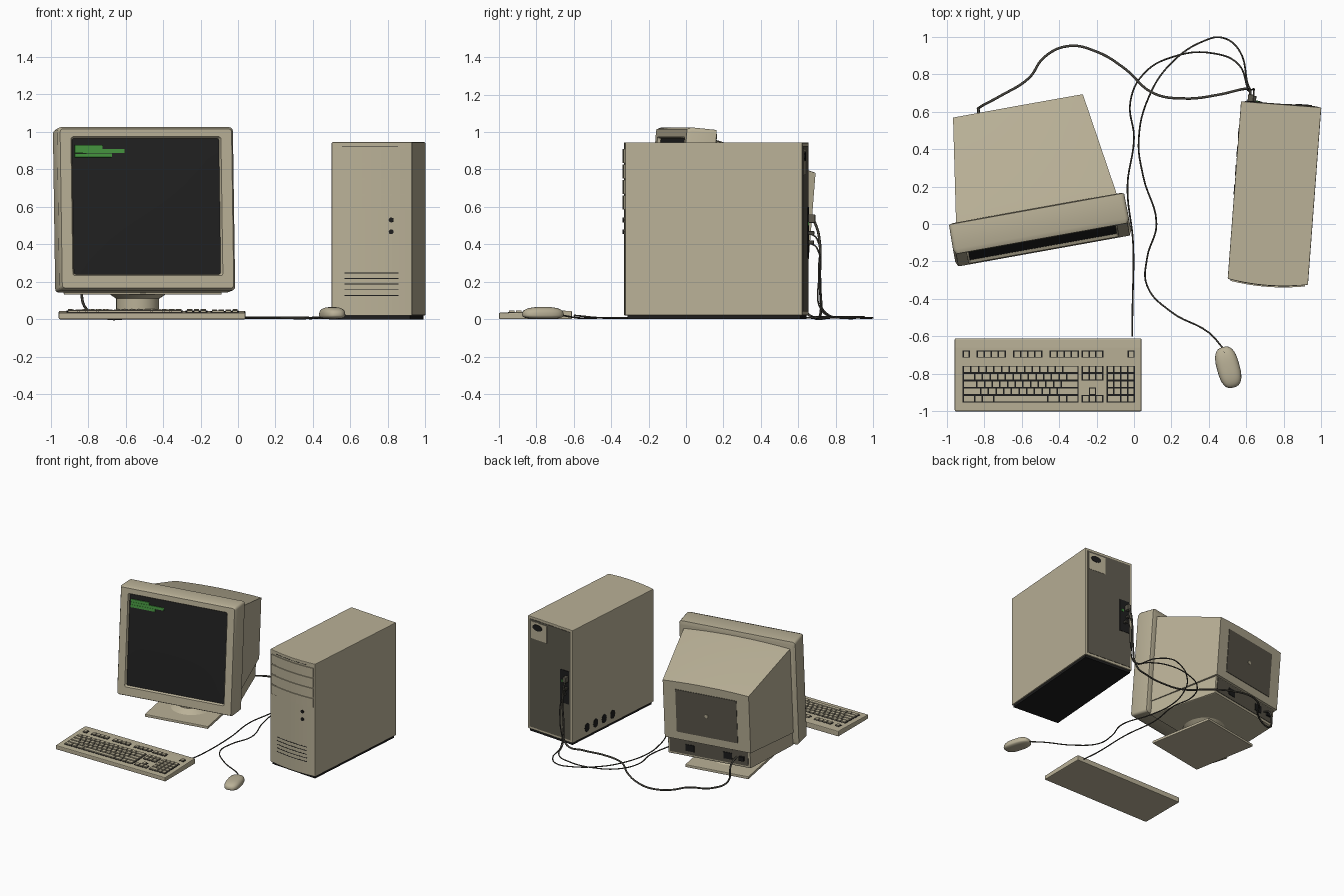
import bpy, bmesh, math
from mathutils import Matrix, Vector

if "Cube" in bpy.data.objects:
    bpy.data.objects.remove(bpy.data.objects["Cube"])


def mat(name, r, g, b):
    m = bpy.data.materials.new(name)
    m.diffuse_color = (r, g, b, 1)
    m.use_nodes = True
    m.node_tree.nodes["Principled BSDF"].inputs["Base Color"].default_value = m.diffuse_color
    return m


BEIGE = mat("beige plastic", 0.49, 0.44, 0.31)
TAUPE = mat("taupe metal", 0.11, 0.10, 0.075)
BLACK = mat("black", 0.012, 0.012, 0.012)
GLASS = mat("screen glass", 0.015, 0.015, 0.015)
GREEN = mat("screen green", 0.06, 0.30, 0.05)
CABLE = mat("cable grey", 0.06, 0.056, 0.045)

DESK = Matrix.Identity(4)
TURN = Matrix.Translation((-0.48, -0.145, 0)) @ Matrix.Rotation(math.radians(10.2), 4, 'Z')
MON = TURN @ Matrix.Translation((0, 0, 0.155)) @ Matrix.Rotation(math.radians(-4.6), 4, 'X')
TOWER = Matrix.Translation((0.75, 0.165, 0)) @ Matrix.Rotation(math.radians(-4.3), 4, 'Z')


def finish(bm, name, m, M, bevel=0, smooth=False):
    bmesh.ops.recalc_face_normals(bm, faces=bm.faces)
    bm.transform(M)
    me = bpy.data.meshes.new(name)
    bm.to_mesh(me)
    bm.free()
    me.materials.append(m)
    o = bpy.data.objects.new(name, me)
    bpy.context.collection.objects.link(o)
    if bevel:
        b = o.modifiers.new("bevel", 'BEVEL')
        b.width, b.segments = bevel, 2
    if smooth:
        bpy.ops.object.select_all(action='DESELECT')
        o.select_set(True)
        bpy.context.view_layer.objects.active = o
        bpy.ops.object.shade_smooth_by_angle(angle=math.radians(35))
    return o


def boxes(name, items, m, M=DESK, bevel=0):
    """items: (x0, x1, y0, y1, z0, z1)"""
    bm = bmesh.new()
    for x0, x1, y0, y1, z0, z1 in items:
        T = Matrix.Translation(((x0 + x1) / 2, (y0 + y1) / 2, (z0 + z1) / 2))
        bmesh.ops.create_cube(bm, size=1, matrix=T @ Matrix.Diagonal((x1 - x0, y1 - y0, z1 - z0, 1)))
    return finish(bm, name, m, M, bevel)


def loft(name, rings, m, M=DESK, caps=(True, True), bevel=0, smooth=False):
    bm = bmesh.new()
    vs = [[bm.verts.new(p) for p in r] for r in rings]
    n = len(vs[0])
    for a, b in zip(vs, vs[1:]):
        for i in range(n):
            bm.faces.new((a[i], a[(i + 1) % n], b[(i + 1) % n], b[i]))
    for ring, on in ((vs[0], caps[0]), (vs[-1], caps[1])):
        if on:
            bm.faces.new(ring)
    return finish(bm, name, m, M, bevel, smooth)


def prism(name, outline, z0, z1, m, M=DESK, bevel=0):
    return loft(name, [[(x, y, z) for x, y in outline] for z in (z0, z1)], m, M, bevel=bevel)


def disc(name, centre, axis, rx, rz, depth, m, M):
    """thin elliptical plate facing local x or y"""
    cx, cy, cz = centre
    rings = []
    for d in (-depth / 2, depth / 2):
        pts = [(rx * math.cos(t * math.tau / 20), rz * math.sin(t * math.tau / 20)) for t in range(20)]
        rings.append([(cx + d, cy + p, cz + q) if axis == 'x' else (cx + p, cy + d, cz + q) for p, q in pts])
    return loft(name, rings, m, M)


def round_rect(w, z0, z1, r, y):
    pts = []
    for cx, cz, a in ((w - r, z1 - r, 0), (r - w, z1 - r, 90), (r - w, z0 + r, 180), (w - r, z0 + r, 270)):
        for k in range(4):
            t = math.radians(a + 30 * k)
            pts.append((cx + r * math.cos(t), y, cz + r * math.sin(t)))
    return pts


# ---- monitor: bezel, glass, tapered housing
loft("monitor_bezel", [round_rect(0.46, 0.02, 0.85, 0.02, 0.166), round_rect(0.475, 0, 0.872, 0.02, 0.160),
                       round_rect(0.477, 0, 0.875, 0.02, 0.025), round_rect(0.465, 0.012, 0.863, 0.015, 0),
                       round_rect(0.407, 0.078, 0.822, 0.012, 0), round_rect(0.398, 0.087, 0.813, 0.01, 0.018)],
     BEIGE, MON, caps=(True, False), smooth=True)
bm = bmesh.new()
bmesh.ops.create_grid(bm, x_segments=12, y_segments=12, size=1)
for v in bm.verts:
    x, z = v.co.x, v.co.y
    v.co = (x * 0.405, 0.017 - 0.008 * (1 - x * x) * (1 - z * z), 0.45 + z * 0.37)
finish(bm, "screen", GLASS, MON, smooth=True)
boxes("screen_glow_lines", [(-0.385, -0.385 + w, 0.008, 0.016, z, z + 0.021)
                            for w, z in ((0.15, 0.757), (0.27, 0.735), (0.20, 0.713))], GREEN, MON)


def shell(y, w, z0, z1, crown):
    top = [(w * (1 - i / 5), y, z1 - crown * (1 - i / 5) ** 2) for i in range(11)]
    return [(-w, y, z0), (w, y, z0)] + top


loft("monitor_housing", [shell(0.155, 0.437, 0.10, 0.835, 0.02), shell(0.22, 0.428, 0.11, 0.825, 0.02),
                         shell(0.735, 0.352, 0.205, 0.70, 0.012)], BEIGE, MON, smooth=True)
loft("monitor_lower_housing", [[(-w, y, a), (w, y, a), (w, y, b), (-w, y, b)] for y, w, a, b in
                               ((0.155, 0.43, -0.012, 0.22), (0.715, 0.338, 0.06, 0.23))], BEIGE, MON, bevel=0.008)
boxes("monitor_rear_vent", [(-0.25, 0.25, 0.73, 0.739, 0.27, 0.63)], TAUPE, MON)
disc("vent_screw", (0, 0.74, 0.45), 'y', 0.014, 0.014, 0.006, BEIGE, MON)
boxes("monitor_rear_strip", [(-0.32, 0.32, 0.71, 0.719, 0.08, 0.195)], TAUPE, MON)
boxes("monitor_sockets", [(-0.19, -0.12, 0.712, 0.724, 0.11, 0.165), (0.12, 0.19, 0.712, 0.724, 0.11, 0.165),
                          (-0.29, -0.25, 0.712, 0.735, 0.12, 0.155)], BLACK, MON)

# ---- monitor stand


def circle(r, z, n=32):
    return [(r * math.cos(i * math.tau / n), 0.315 + r * math.sin(i * math.tau / n), z) for i in range(n)]


prism("stand_base", [(-0.26, 0.04), (0.26, 0.04), (0.26, 0.59), (-0.26, 0.59)], 0, 0.022, BEIGE, TURN, 0.005)
loft("stand_neck", [circle(0.16, 0.02), circle(0.13, 0.04), circle(0.115, 0.055), circle(0.115, 0.11),
                    circle(0.19, 0.16)], BEIGE, TURN, smooth=True)

# ---- tower


def front(u, out=0.0):
    return (u, -0.475 - 0.02 * (1 - (u / 0.215) ** 2) - out)


def front_strip(name, u0, u1, z0, z1, out, m):
    us = [u0 + (u1 - u0) * i / 8 for i in range(9)]
    prism(name, [front(u, out) for u in us] + [front(u, -0.004) for u in reversed(us)], z0, z1, m, TOWER)


arc = [front(-0.215 + 0.43 * i / 12) for i in range(13)]
prism("tower_case", arc + [(0.215, 0.475), (-0.215, 0.475)], 0.02, 0.945, BEIGE, TOWER, 0.004)
boxes("tower_plinth", [(-0.205, 0.205, -0.465, 0.465, 0, 0.022)], BLACK, TOWER)
for i in range(4):
    front_strip("drive_bay_%d" % i, -0.2, 0.2, 0.585 + i * 0.083, 0.66 + i * 0.083, 0.007, BEIGE)
front_strip("top_groove", -0.16, 0.14, 0.921, 0.924, 0.001, BLACK)
for i in range(5):
    front_strip("front_vent_%d" % i, -0.145, 0.145, 0.125 + i * 0.03, 0.13 + i * 0.03, 0.001, BLACK)
for z in (0.53, 0.467):
    disc("front_button", (0.105, -0.492, z), 'y', 0.013, 0.013, 0.009, BLACK, TOWER)
for i in range(4):
    disc("side_hole_%d" % i, (-0.215, 0.305 - i * 0.1, 0.09), 'x', 0.028, 0.035, 0.005, BLACK, TOWER)

# tower back: metal panel, power inlet, ports
boxes("rear_panel", [(-0.195, 0.195, 0.47, 0.478, 0.04, 0.925)], TAUPE, TOWER)
boxes("power_plate", [(0.03, 0.18, 0.472, 0.48, 0.77, 0.91)], BEIGE, TOWER)
disc("power_inlet", (0.12, 0.481, 0.87), 'y', 0.045, 0.025, 0.006, BLACK, TOWER)
boxes("rear_port_plate", [(-0.185, -0.10, 0.472, 0.481, 0.33, 0.60)], BLACK, TOWER)
boxes("green_port", [(-0.135, -0.115, 0.475, 0.485, 0.50, 0.52)], GREEN, TOWER)
boxes("monitor_plug", [(-0.18, -0.15, 0.475, 0.515, 0.515, 0.56)], TAUPE, TOWER, 0.004)
boxes("small_plugs", [(-0.175, -0.155, 0.475, 0.51, 0.45, 0.47),
                      (-0.155, -0.135, 0.475, 0.51, 0.40, 0.42)], CABLE, TOWER, 0.003)

# ---- keyboard
loft("keyboard_case", [[(x, -1, 0), (x, -0.61, 0), (x, -0.61, 0.044), (x, -0.66, 0.045), (x, -1, 0.034)]
                       for x in (-0.957, 0.04)], BEIGE, bevel=0.006)
wells, keys = [], []


def key_block(x0, x1, ytop, widths):
    """one row of caps over a dark well, widths in relative units"""
    z = 0.045 + (ytop + 0.66) * 0.011 / 0.34
    wells.append((x0, x1, ytop - 0.039, ytop, z - 0.012, z + 0.001))
    x, unit = x0 + 0.003, (x1 - x0 - 0.006) / sum(widths)
    for w in widths:
        keys.append((x + 0.004, x + w * unit - 0.004, ytop - 0.034, ytop - 0.005, z - 0.01, z + 0.009))
        x += w * unit


for x0, n in ((-0.915, 1), (-0.84, 4), (-0.645, 4), (-0.45, 4), (-0.28, 3), (-0.035, 1)):
    key_block(x0, x0 + 0.039 * n, -0.675, [1] * n)
main = ([1] * 13 + [2], [1.5] + [1] * 12 + [1.5], [1.8] + [1] * 11 + [2.2],
        [2.3] + [1] * 10 + [2.7], [1.5, 1, 1.5, 7, 1.5, 1, 1.5])
for r, widths in enumerate(main):
    y = -0.757 - r * 0.039
    key_block(-0.915, -0.295, y, widths)
    key_block(-0.147, 0.005, y, [2, 1, 1] if r == 4 else [1] * 4)
    if r < 2 or r == 4:
        key_block(-0.28, -0.163, y, [1] * 3)
key_block(-0.241, -0.202, -0.757 - 3 * 0.039, [1])
boxes("key_wells", wells, BLACK)
boxes("keys", keys, BEIGE)

# ---- mouse
bm = bmesh.new()
bmesh.ops.create_uvsphere(bm, u_segments=32, v_segments=20, radius=1)
for v in bm.verts:
    x, y, z = (math.copysign(abs(c) ** 0.75, c) for c in v.co)
    v.co = (x * 0.061, y * 0.112, max(0.002, 0.022 + z * (0.043 if z > 0 else 0.022)))
MOUSE = Matrix.Translation((0.503, -0.765, 0)) @ Matrix.Rotation(math.radians(15), 4, 'Z')
finish(bm, "mouse", BEIGE, MOUSE, smooth=True)
boxes("mouse_button_gap", [(-0.001, 0.001, 0.035, 0.09, 0.045, 0.058)], BLACK, MOUSE)

# ---- cables


def cable(name, start, flat, end, r):
    cu = bpy.data.curves.new(name, 'CURVE')
    cu.dimensions = '3D'
    cu.bevel_depth, cu.bevel_resolution, cu.resolution_u = r, 2, 6
    pts = start + [(x, y, r + 0.002) for x, y in flat] + end
    s = cu.splines.new('BEZIER')
    s.bezier_points.add(len(pts) - 1)
    for b, p in zip(s.bezier_points, pts):
        b.co = p
        b.handle_left_type = b.handle_right_type = 'AUTO'
    cu.materials.append(CABLE)
    bpy.context.collection.objects.link(bpy.data.objects.new(name, cu))


cable("keyboard_cable", [(-0.01, -0.6, 0.02)],
      [(-0.008, -0.45), (-0.005, -0.1), (-0.035, 0.2), (0.0, 0.46), (-0.02, 0.65), (0.05, 0.8), (0.2, 0.89),
       (0.43, 0.91), (0.56, 0.85)],
      [(0.605, 0.73, 0.04), (0.62, 0.71, 0.25), (0.62, 0.70, 0.43), (0.62, 0.66, 0.46)], 0.0045)
cable("mouse_cable", [(0.473, -0.66, 0.02)],
      [(0.4, -0.58), (0.2, -0.47), (0.07, -0.33), (0.07, -0.18), (0.12, 0.0), (0.05, 0.25), (0.025, 0.45),
       (0.08, 0.68), (0.2, 0.86), (0.38, 0.98), (0.47, 0.995), (0.56, 0.93)],
      [(0.61, 0.74, 0.04), (0.64, 0.72, 0.2), (0.64, 0.70, 0.38), (0.64, 0.66, 0.41)], 0.0045)
cable("monitor_cable", [(-0.83, 0.52, 0.24), (-0.83, 0.60, 0.2), (-0.82, 0.625, 0.07)],
      [(-0.72, 0.68), (-0.56, 0.78), (-0.48, 0.89), (-0.35, 0.95), (-0.2, 0.92), (-0.05, 0.83), (0.1, 0.7),
       (0.27, 0.67), (0.45, 0.69)],
      [(0.58, 0.72, 0.03), (0.61, 0.715, 0.2), (0.62, 0.71, 0.45), (0.62, 0.68, 0.54)], 0.007)
